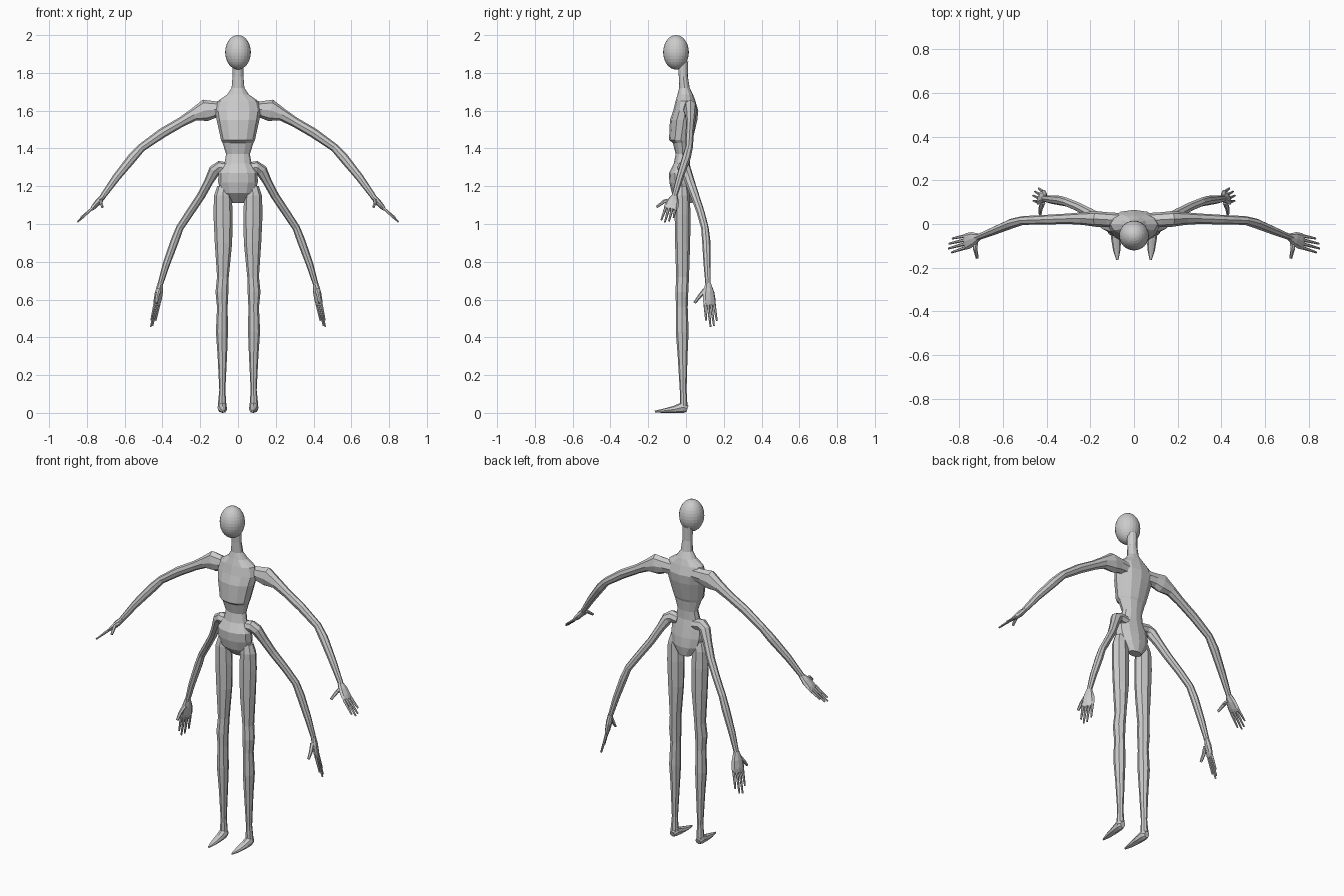
import bpy, bmesh
from math import sin, cos, pi
from mathutils import Vector

Z = Vector((0, 0, 1))


def loft(name, rings, ref, sides=8, mirror=True, tangent=None):
    """Skin rings (x, y, z, radius along ref, other radius), flat faced."""
    bm = bmesh.new()
    pts = [Vector(r[:3]) for r in rings]
    loops = []
    for i, r in enumerate(rings):
        t = tangent or (pts[min(i + 1, len(pts) - 1)] - pts[max(i - 1, 0)]).normalized()
        u = Vector(ref)
        u = (u - t * u.dot(t)).normalized()
        v = t.cross(u)
        loops.append([bm.verts.new(pts[i] + u * r[3] * cos(2 * pi * k / sides)
                                   + v * r[4] * sin(2 * pi * k / sides))
                      for k in range(sides)])
    for a, b in zip(loops, loops[1:]):
        for k in range(sides):
            n = (k + 1) % sides
            bm.faces.new((a[k], a[n], b[n], b[k]))
    bm.faces.new(loops[0][::-1])
    bm.faces.new(loops[-1])
    bmesh.ops.recalc_face_normals(bm, faces=bm.faces)
    me = bpy.data.meshes.new(name)
    bm.to_mesh(me)
    bm.free()
    ob = bpy.data.objects.new(name, me)
    bpy.context.collection.objects.link(ob)
    if mirror:
        ob.modifiers.new("Mirror", 'MIRROR')
    return ob


def digit(name, pts, r):
    """Thin finger tapering to its tip."""
    n = len(pts) - 1
    loft(name, [(*p, r * (1 - 0.45 * i / n), r * (1 - 0.45 * i / n))
                for i, p in enumerate(pts)], (0, 1, 0), 6)


def hand(name, wrist, knuckle, across, tips, thumb):
    """Flat palm, four fingers (index first) and a thumb."""
    w, k, a = Vector(wrist), Vector(knuckle), Vector(across).normalized()
    loft(name + "_palm", [(*w, .017, .014), (*w.lerp(k, .4), .033, .017),
                          (*w.lerp(k, .8), .038, .014), (*k, .034, .009)], a)
    for i, tip in enumerate(tips):
        base = k + a * (i - 1.5) * .018 - (k - w) * .08
        tip = Vector(tip)
        digit(f"{name}_finger_{i + 1}", [base, base.lerp(tip, .5), tip], .0085)
    digit(name + "_thumb", [Vector(p) for p in thumb], .013)


# Head
bpy.ops.mesh.primitive_uv_sphere_add(segments=24, ring_count=16, location=(0, -.053, 1.909))
head = bpy.context.object
head.name = "head"
head.scale = (.068, .068, .091)

# Neck, chest, waist and pelvis: (z, half width, front y, back y)
profile = [(1.86, .028, -.045, .012), (1.78, .029, -.038, .01), (1.72, .034, -.036, .02),
           (1.685, .058, -.045, .038), (1.65, .108, -.055, .05), (1.6, .122, -.068, .065),
           (1.55, .113, -.085, .06), (1.445, .09, -.09, .035), (1.43, .082, -.07, .028),
           (1.37, .063, -.055, .02), (1.32, .072, -.065, .02), (1.27, .104, -.09, .03),
           (1.22, .105, -.088, .04), (1.165, .09, -.075, .045), (1.11, .04, -.02, .035)]
loft("torso", [(0, (f + b) / 2, z, w, (b - f) / 2) for z, w, f, b in profile],
     (1, 0, 0), 12, False, Z)

# Legs
loft("leg", [(.075, -.02, 1.2, .035, .03), (.08, -.02, 1.15, .047, .04),
             (.079, -.018, 1.05, .051, .042), (.077, -.018, .9, .046, .04),
             (.08, -.018, .72, .031, .034), (.085, -.022, .64, .034, .034),
             (.083, -.022, .56, .028, .031), (.085, -.02, .43, .032, .034),
             (.083, -.018, .3, .025, .026), (.083, -.015, .12, .016, .018),
             (.084, -.013, .05, .022, .02), (.084, -.013, .02, .022, .02)],
     (1, 0, 0), 8, True, Z)

# Feet
loft("foot", [(.084, .008, .022, .016, .018), (.084, -.015, .03, .025, .03),
              (.082, -.06, .019, .024, .019), (.079, -.12, .011, .017, .011),
              (.076, -.165, .007, .005, .005)], (1, 0, 0))

# Upper arms with shoulders
loft("upper_arm", [(.06, .015, 1.605, .035, .04), (.125, .02, 1.605, .034, .045),
                   (.172, .023, 1.602, .036, .058), (.235, .025, 1.578, .029, .033),
                   (.3, .024, 1.54, .024, .026), (.4, .02, 1.482, .022, .026),
                   (.51, .016, 1.405, .02, .022), (.56, .002, 1.35, .023, .025),
                   (.645, -.033, 1.245, .019, .021), (.72, -.063, 1.14, .014, .015)],
     (0, 1, 0))
hand("upper_hand", (.712, -.06, 1.148), (.775, -.083, 1.078), (0, 1, 0),
     [(.835, -.13, 1.022), (.85, -.112, 1.01), (.847, -.09, 1.015), (.832, -.066, 1.035)],
     [(.725, -.075, 1.125), (.727, -.115, 1.12), (.718, -.155, 1.09)])

# Lower arms with hip sockets
loft("lower_arm", [(.05, -.012, 1.295, .034, .03), (.098, -.012, 1.3, .034, .034),
                   (.123, -.002, 1.285, .03, .032), (.155, .02, 1.225, .026, .024),
                   (.195, .047, 1.15, .023, .022), (.255, .078, 1.06, .021, .021),
                   (.308, .1, .98, .02, .02), (.335, .107, .91, .022, .022),
                   (.38, .112, .785, .019, .019), (.413, .117, .675, .014, .014)],
     (0, 1, 0))
hand("lower_hand", (.411, .117, .685), (.43, .125, .57), (-.45, .9, 0),
     [(.46, .106, .49), (.462, .13, .455), (.453, .148, .46), (.436, .163, .488)],
     [(.418, .1, .65), (.428, .07, .615), (.43, .045, .582)])
